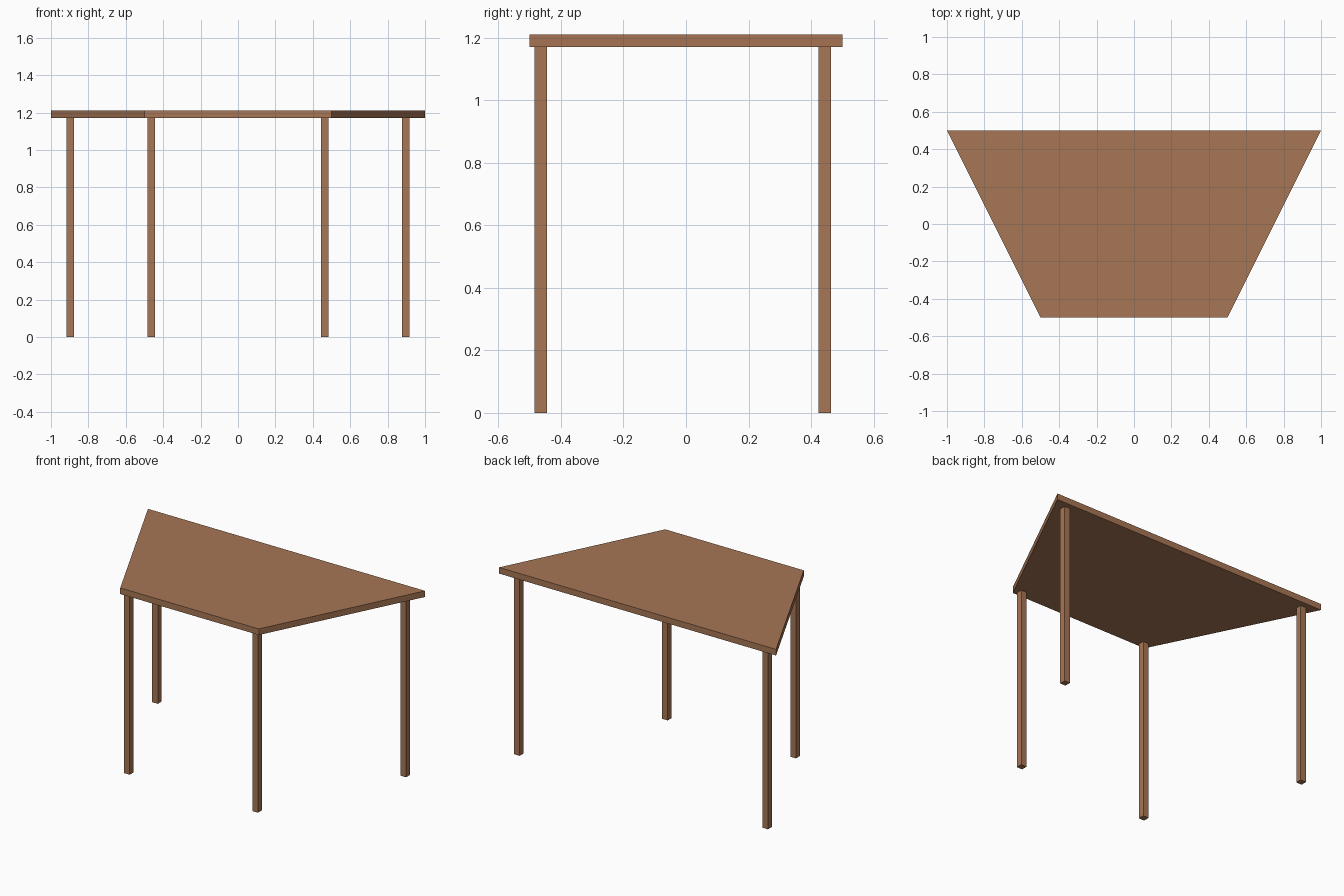
import bpy
import bmesh

cube = bpy.data.objects.get("Cube")
if cube:
    bpy.data.objects.remove(cube, do_unlink=True)

# Warm brown wood
wood = bpy.data.materials.new("warm_brown_wood")
wood.use_nodes = True
color = (0.39, 0.18, 0.09, 1)
wood.diffuse_color = color
wood.node_tree.nodes["Principled BSDF"].inputs["Base Color"].default_value = color


def prism(name, outline, bottom, top):
    """Extrude a flat outline upward into a closed solid."""
    bm = bmesh.new()
    face = bm.faces.new([bm.verts.new((x, y, bottom)) for x, y in outline])
    result = bmesh.ops.extrude_face_region(bm, geom=[face])
    verts = [v for v in result["geom"] if isinstance(v, bmesh.types.BMVert)]
    bmesh.ops.translate(bm, verts=verts, vec=(0, 0, top - bottom))
    bmesh.ops.recalc_face_normals(bm, faces=bm.faces)
    mesh = bpy.data.meshes.new(name)
    bm.to_mesh(mesh)
    bm.free()
    mesh.materials.append(wood)
    obj = bpy.data.objects.new(name, mesh)
    bpy.context.collection.objects.link(obj)
    return obj


HEIGHT = 1.21
UNDERSIDE = 1.17
HALF_LEG = 0.02

# Trapezoid tabletop, wide edge at the back
prism("tabletop", [(-0.5, -0.5), (0.5, -0.5), (1, 0.5), (-1, 0.5)], UNDERSIDE, HEIGHT)

# Four square legs, mirrored left and right
for row, x, y in (("front", 0.463, -0.464), ("back", 0.896, 0.444)):
    for side, sign in (("left", 1), ("right", -1)):
        corners = [(sign * x + i * HALF_LEG, y + j * HALF_LEG)
                   for i, j in ((-1, -1), (1, -1), (1, 1), (-1, 1))]
        prism(f"{row}_{side}_leg", corners, 0, UNDERSIDE)
